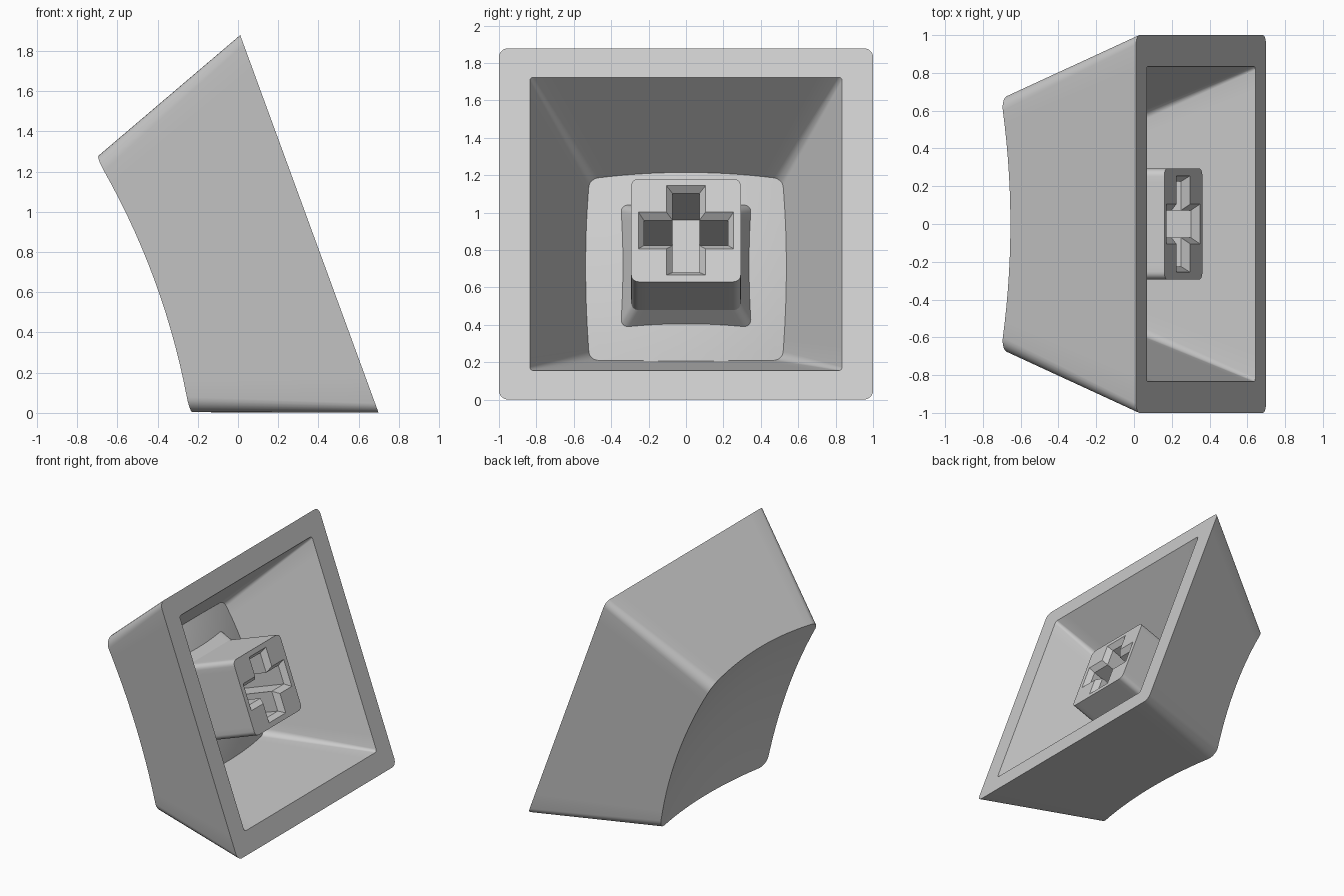
import bpy, bmesh, math
from mathutils import Vector

cube = bpy.data.objects.get("Cube")
if cube:
    bpy.data.objects.remove(cube, do_unlink=True)

ARC, SIDE = 6, 14

plastic = bpy.data.materials.new("light_grey_plastic")
plastic.use_nodes = True
plastic.diffuse_color = (0.6, 0.6, 0.6, 1)
plastic.node_tree.nodes["Principled BSDF"].inputs["Base Color"].default_value = (0.6, 0.6, 0.6, 1)

# The cap lies tipped on one skirt: v runs up the open rim, n runs from rim to dish
ORIGIN = Vector((0.355, 0, 0.94))
UP = Vector((-0.344, 0, 0.939))
DEPTH = Vector((-0.939, 0, -0.344))


def place(y, v, n):
    return ORIGIN + Vector((0, y, 0)) + UP * v + DEPTH * n


def four_way(points):
    """Repeat a list of points by quarter turns."""
    out = []
    for q in range(4):
        c, s = (1, 0, -1, 0)[q], (0, 1, 0, -1)[q]
        out += [(c * x - s * y, s * x + c * y) for x, y in points]
    return out


def rounded_square(half, r):
    c = half - r
    corner = []
    for i in range(ARC + 1):
        a = math.pi / 2 * i / ARC
        corner.append((c + r * math.cos(a), c + r * math.sin(a)))
    side = [(c - 2 * c * i / SIDE, half) for i in range(1, SIDE)]
    return four_way(corner + side)


def cross(arm, width):
    return four_way([(arm, -width), (arm, width), (width, width)])


def level(points, n):
    return [(y, v, n) for y, v in points]


def dished_shell(rim, top, height, low, radius):
    """Rings from the rim up the walls and inward over a spherical dish."""
    def dish(y, v):
        return low + (y * y + v * v) / (2 * radius)

    edge = []
    for (y0, v0), (y1, v1) in zip(rim, top):
        n = height
        for _ in range(20):
            t = n / height
            y, v = y0 + (y1 - y0) * t, v0 + (v1 - v0) * t
            n = dish(y, v)
        edge.append((y, v))
    rings = [level(rim, 0)]
    for i in range(12):
        s = 1 - i / 12
        rings.append([(y * s, v * s, dish(y * s, v * s)) for y, v in edge])
    return rings


def loft(bm, rings, cap_start=False, cap_end=False):
    loops = [[bm.verts.new(place(*p)) for p in ring] for ring in rings]
    for a, b in zip(loops, loops[1:]):
        for i in range(len(a)):
            j = (i + 1) % len(a)
            bm.faces.new((a[i], a[j], b[j], b[i]))
    if cap_start:
        bm.faces.new(loops[0])
    if cap_end:
        bm.faces.new(loops[-1])
    return loops


def finish(bm, name, angle):
    bmesh.ops.recalc_face_normals(bm, faces=bm.faces[:])
    mesh = bpy.data.meshes.new(name)
    bm.to_mesh(mesh)
    bm.free()
    mesh.materials.append(plastic)
    obj = bpy.data.objects.new(name, mesh)
    bpy.context.collection.objects.link(obj)
    bpy.ops.object.select_all(action='DESELECT')
    obj.select_set(True)
    bpy.context.view_layer.objects.active = obj
    bpy.ops.object.shade_smooth_by_angle(angle=math.radians(angle))


# Cap shell: outer dish and skirt, flat rim, then the hollow inside
outer = dished_shell(rounded_square(1, 0.05), rounded_square(0.675, 0.08), 0.88, 0.748, 3.4)
inner = dished_shell(rounded_square(0.835, 0.02), rounded_square(0.516, 0.05), 0.71, 0.61, 2.66)
bm = bmesh.new()
loft(bm, outer[::-1] + inner, cap_start=True, cap_end=True)
finish(bm, "cap_shell", 30)

# Stem: square post with a flared foot and a chamfered cross socket
bm = bmesh.new()
post = loft(bm, [level(rounded_square(0.293, 0.04), 0.10),
                 level(rounded_square(0.293, 0.04), 0.54),
                 level(rounded_square(0.38, 0.04), 0.72)], cap_end=True)
socket = loft(bm, [level(cross(0.255, 0.105), 0.10),
                   level(cross(0.225, 0.072), 0.14),
                   level(cross(0.225, 0.072), 0.55)], cap_end=True)
tip_edges = []
for loop in (post[0], socket[0]):
    for i, vert in enumerate(loop):
        tip_edges.append(bm.edges.get((vert, loop[i - 1])))
bmesh.ops.triangle_fill(bm, edges=tip_edges, use_beauty=True)
finish(bm, "stem", 20)
